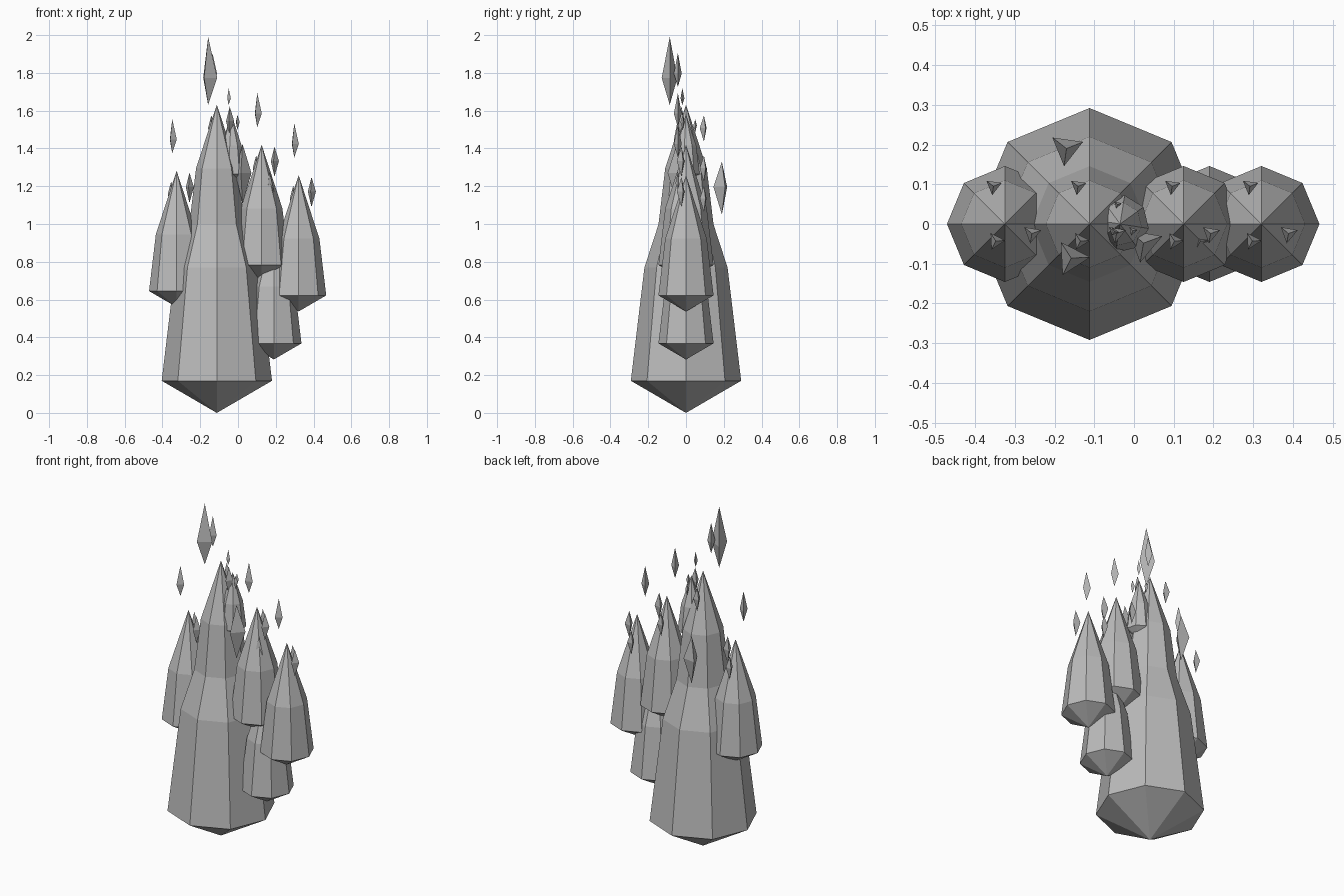
import bpy
import bmesh
from math import cos, sin, pi, radians
from mathutils import Matrix

cube = bpy.data.objects.get("Cube")
if cube:
    bpy.data.objects.remove(cube, do_unlink=True)

stone = bpy.data.materials.new("grey_stone")
stone.use_nodes = True
grey = (0.5, 0.5, 0.5, 1)
stone.diffuse_color = grey
stone.node_tree.nodes["Principled BSDF"].inputs["Base Color"].default_value = grey


def spindle_mesh(name, sides, low, rings, high, turn=0):
    """Faceted spindle: point at each end, rings of (radius, z) between."""
    bm = bmesh.new()
    bottom, top = bm.verts.new((0, 0, low)), bm.verts.new((0, 0, high))
    angles = [turn + 2 * pi * i / sides for i in range(sides)]
    loops = [[bm.verts.new((r * cos(a), r * sin(a), z)) for a in angles]
             for r, z in rings]
    for i in range(sides):
        j = (i + 1) % sides
        bm.faces.new((bottom, loops[0][j], loops[0][i]))
        for lower, upper in zip(loops, loops[1:]):
            bm.faces.new((lower[i], lower[j], upper[j], upper[i]))
        bm.faces.new((loops[-1][i], loops[-1][j], top))
    bmesh.ops.recalc_face_normals(bm, faces=bm.faces)
    mesh = bpy.data.meshes.new(name)
    bm.to_mesh(mesh)
    bm.free()
    mesh.materials.append(stone)
    return mesh


# Shared shapes: an eight-sided crystal and its three floating slivers
crystal = spindle_mesh("crystal", 8, 0, [(0.146, 0.085), (0.11, 0.385)], 0.722)


def sliver(name, length, radius, waist, turn):
    return spindle_mesh(name, 3, 0, [(radius, length * waist)], length, radians(turn))


parts = [
    ("crystal", crystal, (0, 0, 0)),
    ("high_sliver", sliver("high_sliver", 0.18, 0.024, 0.4, 3), (-0.023, -0.043, 0.815)),
    ("back_sliver", sliver("back_sliver", 0.14, 0.0225, 0.52, 22), (-0.029, 0.095, 0.525)),
    ("side_sliver", sliver("side_sliver", 0.16, 0.025, 0.52, 20), (0.068, -0.024, 0.552)),
]

# Each cluster: name, x, bottom z, scale, turn
clusters = [
    ("main", -0.112, 0.0, 2.0, 0),
    ("summit", -0.112, 0.91, 1.0, 0),
    ("left_upper", 0.125, 0.698, 1.0, 0),
    ("left_lower", 0.19, 0.283, 1.0, 0),
    ("left_outer", 0.321, 0.537, 1.0, 0),
    ("right", -0.325, 0.56, 1.0, 0),
    ("tiny", -0.035, 1.222, 0.5, -9),
]
for label, x, z, size, turn in clusters:
    place = (Matrix.Translation((x, 0, z)) @ Matrix.Rotation(radians(turn), 4, "Z")
             @ Matrix.Scale(size, 4))
    for part, mesh, offset in parts:
        obj = bpy.data.objects.new(f"{label}_{part}", mesh)
        obj.matrix_world = place @ Matrix.Translation(offset)
        bpy.context.collection.objects.link(obj)
